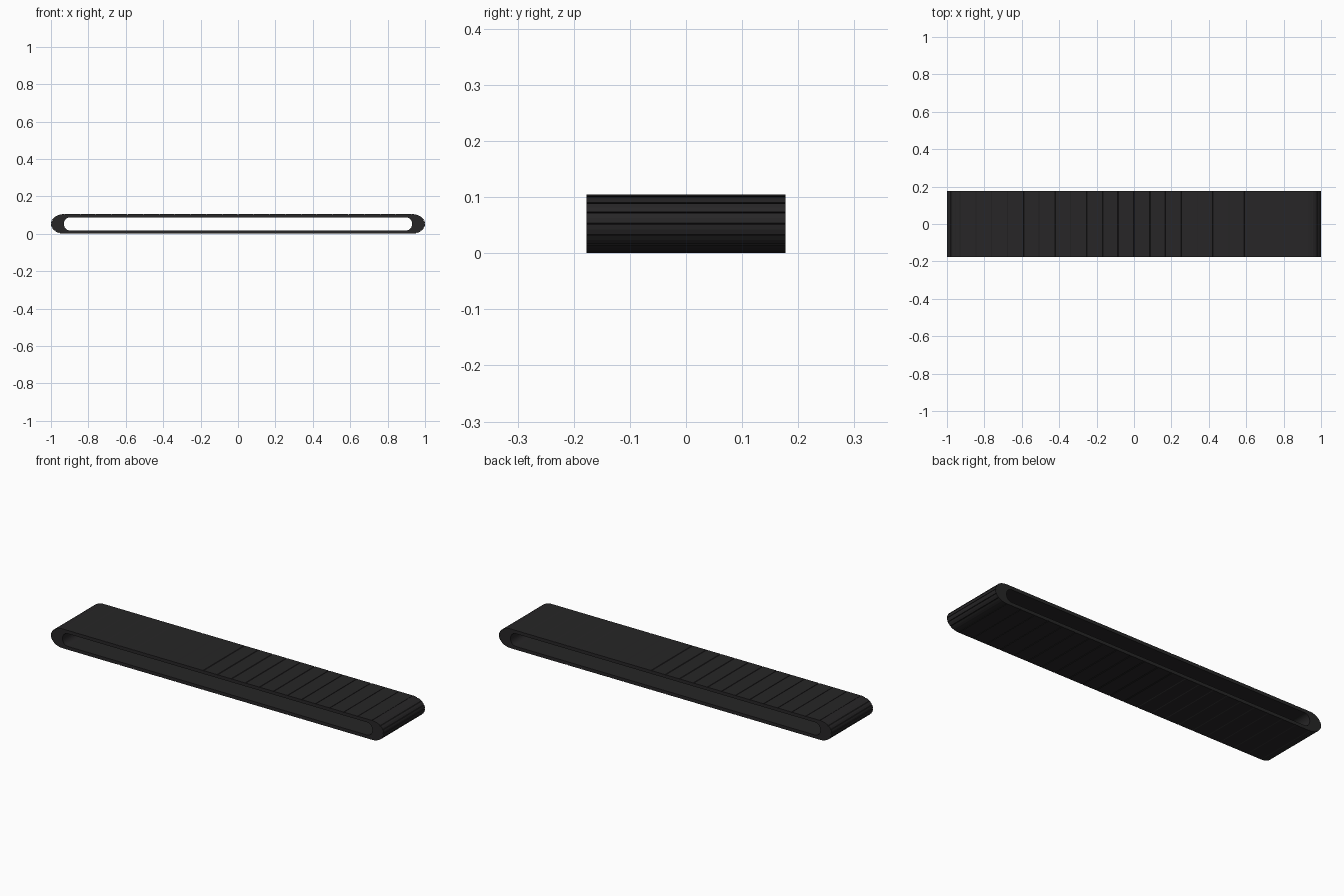
import bpy, bmesh
from math import sin, cos, pi
from mathutils import Vector

if "Cube" in bpy.data.objects:
    bpy.data.objects.remove(bpy.data.objects["Cube"])

HALF_W, MID_Z = 0.177, 0.0525
STRAIGHT, TURN = 22, 8          # links per straight run, links per end

rubber = bpy.data.materials.new("dark_rubber")
rubber.diffuse_color = (0.02, 0.019, 0.02, 1)
rubber.use_nodes = True
rubber.node_tree.nodes["Principled BSDF"].inputs["Base Color"].default_value = rubber.diffuse_color


def section(t):
    """Outer and inner belt points at loop position t, counted in links."""
    t %= 2 * (STRAIGHT + TURN)
    flip = 1
    if t >= STRAIGHT + TURN:
        t -= STRAIGHT + TURN
        flip = -1
    if t <= STRAIGHT:
        f = 2 * t / STRAIGHT - 1
        o, i = Vector((0.93 * f, 0.0525)), Vector((0.90 * f, 0.0345))
    else:
        a = pi / 2 - pi * (t - STRAIGHT) / TURN
        o = Vector((0.93 + 0.07 * cos(a), 0.0525 * sin(a)))
        i = Vector((0.90 + 0.031 * cos(a), 0.0345 * sin(a)))
    return o * flip, i * flip


def add_link(bm, k):
    """One closed link with chamfered outer edges at its joints."""
    edge = 0.03 if k % (STRAIGHT + TURN) < STRAIGHT else 0.06
    o0, i0 = section(k)
    om, im = section(k + 0.5)
    o1, i1 = section(k + 1)
    prof = [o0.lerp(i0, 0.12), section(k + edge)[0], om,
            section(k + 1 - edge)[0], o1.lerp(i1, 0.12), i1, im, i0]
    front = [bm.verts.new((p.x, -HALF_W, p.y + MID_Z)) for p in prof]
    back = [bm.verts.new((p.x, HALF_W, p.y + MID_Z)) for p in prof]
    n = len(prof)
    bm.faces.new(front)
    bm.faces.new(back[::-1])
    for j in range(n):
        bm.faces.new((front[j], back[j], back[(j + 1) % n], front[(j + 1) % n]))


# closed belt loop made of links
bm = bmesh.new()
for k in range(2 * (STRAIGHT + TURN)):
    add_link(bm, k)
bmesh.ops.recalc_face_normals(bm, faces=bm.faces)
mesh = bpy.data.meshes.new("track_belt")
bm.to_mesh(mesh)
bm.free()
belt = bpy.data.objects.new("track_belt", mesh)
bpy.context.collection.objects.link(belt)
mesh.materials.append(rubber)
